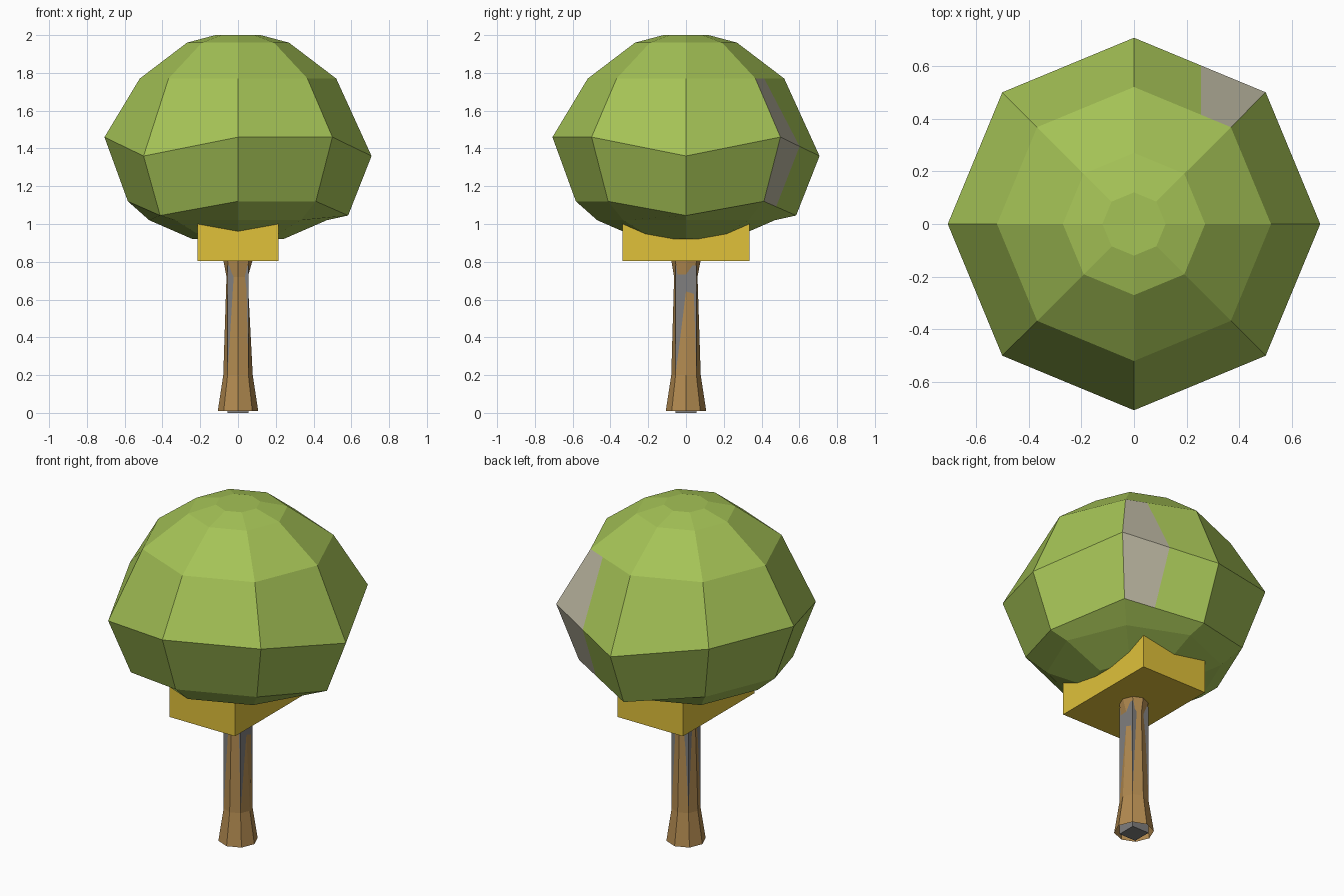
import bpy, bmesh, math

if "Cube" in bpy.data.objects:
    bpy.data.objects.remove(bpy.data.objects["Cube"])


def material(name, rgb):
    m = bpy.data.materials.new(name)
    lin = [((c / 255 + 0.055) / 1.055) ** 2.4 for c in rgb]
    m.diffuse_color = (*lin, 1)
    m.use_nodes = True
    m.node_tree.nodes["Principled BSDF"].inputs["Base Color"].default_value = m.diffuse_color
    return m


GREEN = material("leaf green", (165, 195, 86))
STONE = material("warm grey", (182, 177, 156))
YELLOW = material("yellow", (224, 193, 58))
BROWN = material("bark brown", (178, 138, 80))
GREY = material("grey", (128, 127, 126))


def finish(bm, name, *mats):
    bmesh.ops.recalc_face_normals(bm, faces=bm.faces)
    me = bpy.data.meshes.new(name)
    bm.to_mesh(me)
    bm.free()
    for m in mats:
        me.materials.append(m)
    ob = bpy.data.objects.new(name, me)
    bpy.context.collection.objects.link(ob)
    return ob


def ring(bm, radii, heights):
    """Eight vertices, the first one on +x, counter-clockwise."""
    return [bm.verts.new((r * math.cos(i * math.pi / 4), r * math.sin(i * math.pi / 4), z))
            for i, (r, z) in enumerate(zip(radii, heights))]


def bridge(bm, rings):
    """Quads between successive rings; returns one list of faces per band."""
    return [[bm.faces.new((a[i], a[(i + 1) % 8], b[(i + 1) % 8], b[i])) for i in range(8)]
            for a, b in zip(rings, rings[1:])]


def box(name, sx, sy, z0, z1, mat):
    bm = bmesh.new()
    bmesh.ops.create_cube(bm, size=1)
    for v in bm.verts:
        v.co = (v.co.x * sx, v.co.y * sy, z0 if v.co.z < 0 else z1)
    return finish(bm, name, mat)


# Canopy: stacked octagons, the two widest ones with uneven heights
LOW = (0, 2, 5)   # ring corners that sag: +x, +y and front left
def wavy(low, high):
    return [low if i in LOW else high for i in range(8)]

bm = bmesh.new()
profile = [(0.24, [0.92] * 8), (0.47, [1.02] * 8), (0.583, wavy(1.045, 1.12)),
           (0.707, wavy(1.36, 1.46)), (0.52, [1.77] * 8), (0.27, [1.96] * 8),
           (0.12, [2.0] * 8)]
rings = [ring(bm, [r] * 8, zs) for r, zs in profile]
bands = bridge(bm, rings)
bm.faces.new(rings[0])
bm.faces.new(rings[-1])
# Grey patch: half of one sector on the two middle bands
sector = [bands[2][1], bands[3][1]]
for f in sector:
    f.material_index = 1
edges = {e for f in sector for e in f.edges}
verts = {v for f in sector for v in f.verts}
cut = bmesh.ops.bisect_plane(bm, geom=sector + list(edges) + list(verts),
                             plane_co=(0.255, 0, 0), plane_no=(1, 0, 0))
for f in bm.faces:
    if f.calc_center_median().x < 0.255:
        f.material_index = 0
finish(bm, "canopy", GREEN, STONE)

# Crate under the canopy
box("crate", 0.43, 0.67, 0.805, 1.01, YELLOW)

# Square core post that shows through the bark
box("core_post", 0.11, 0.11, 0.0, 0.78, GREY)

# Trunk bark: open octagonal sleeve, flared at both ends
bm = bmesh.new()
waist = [0.051, 0.071, 0.061, 0.066, 0.061, 0.066, 0.063, 0.073]
rings = [ring(bm, r, [z] * 8) for r, z in
         [([0.107] * 8, 0.01), ([0.078] * 8, 0.2), (waist, 0.72), ([0.078] * 8, 0.81)]]
bridge(bm, rings)
finish(bm, "trunk_bark", BROWN)
